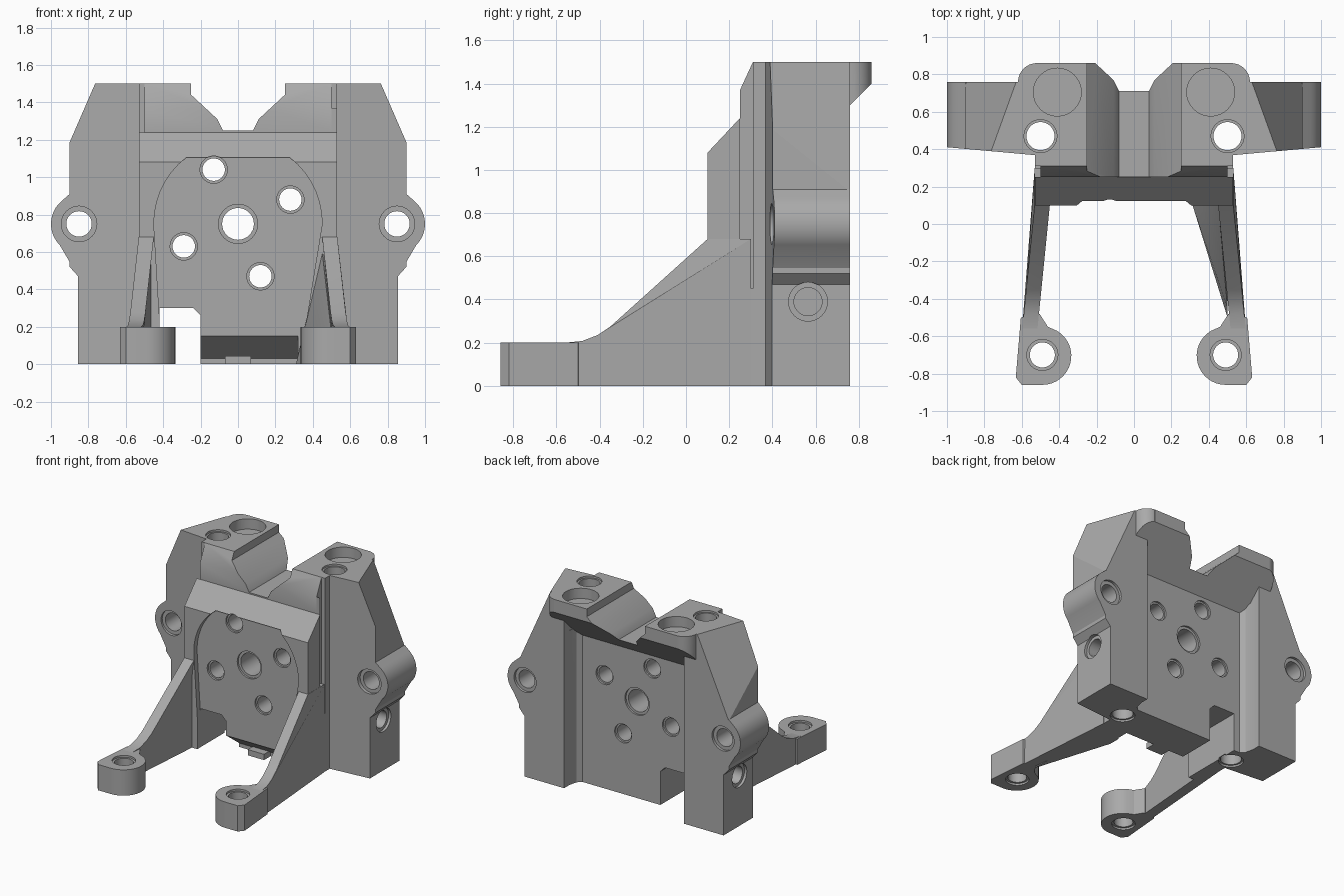
import bpy, bmesh
from math import sin, cos, pi, radians
from mathutils import Vector

if "Cube" in bpy.data.objects:
    bpy.data.objects.remove(bpy.data.objects["Cube"])

grey = bpy.data.materials.new("machined_grey")
grey.use_nodes = True
COLOUR = (0.4, 0.4, 0.4, 1)
grey.diffuse_color = COLOUR
grey.node_tree.nodes["Principled BSDF"].inputs["Base Color"].default_value = COLOUR


def finish(bm, name):
    bmesh.ops.recalc_face_normals(bm, faces=bm.faces)
    mesh = bpy.data.meshes.new(name)
    bm.to_mesh(mesh)
    bm.free()
    mesh.materials.append(grey)
    ob = bpy.data.objects.new(name, mesh)
    bpy.context.collection.objects.link(ob)
    return ob


def prism(name, pts, axis, lo, hi, adjust=None, plane=None):
    """Extrude a flat profile along an axis, then reshape or slice it."""
    place = {"X": lambda a, b, t: (t, a, b),
             "Y": lambda a, b, t: (a, t, b),
             "Z": lambda a, b, t: (a, b, t)}[axis]
    bm = bmesh.new()
    rings = [[bm.verts.new(place(a, b, t)) for a, b in pts] for t in (lo, hi)]
    bm.faces.new(rings[0])
    bm.faces.new(rings[1][::-1])
    for i in range(len(pts)):
        j = (i + 1) % len(pts)
        bm.faces.new((rings[0][i], rings[0][j], rings[1][j], rings[1][i]))
    if adjust:
        for v in bm.verts:
            v.co = adjust(v.co)
    if plane:
        bmesh.ops.recalc_face_normals(bm, faces=bm.faces)
        cut = bmesh.ops.bisect_plane(bm, geom=bm.verts[:] + bm.edges[:] + bm.faces[:],
                                     plane_co=plane[0], plane_no=plane[1], clear_outer=True)
        edges = [e for e in cut["geom_cut"] if isinstance(e, bmesh.types.BMEdge)]
        bmesh.ops.holes_fill(bm, edges=[e for e in edges if e.is_boundary], sides=0)
    return finish(bm, name)


def hull(name, pts):
    bm = bmesh.new()
    for p in pts:
        bm.verts.new(p)
    bmesh.ops.convex_hull(bm, input=bm.verts)
    return finish(bm, name)


def arc(cx, cy, r, start, end, n):
    return [(cx + r * cos(radians(start + (end - start) * i / n)),
             cy + r * sin(radians(start + (end - start) * i / n))) for i in range(n + 1)]


def flip(pts, s):
    return [(s * a, b) for a, b in pts]


def cylinder(name, a, b, r, axis, lo, hi):
    return prism(name, arc(a, b, r, 0, 348.75, 31), axis, lo, hi)


def combine(other, operation):
    mod = bracket.modifiers.new("join", "BOOLEAN")
    mod.operation = operation
    mod.solver = "EXACT"
    mod.object = other
    other.hide_render = True
    bpy.context.view_layer.objects.active = bracket
    bpy.ops.object.modifier_apply(modifier=mod.name)
    bpy.data.objects.remove(other)


def add(ob):
    combine(ob, "UNION")


def cut(ob):
    combine(ob, "DIFFERENCE")


def bore(a, b, r, rim, axis, lo, hi, depth=0.015):
    """Through hole with a shallow wider rim at both ends."""
    cut(cylinder("bore", a, b, r, axis, lo - 0.1, hi + 0.1))
    cut(cylinder("rim_low", a, b, rim, axis, lo - 0.1, lo + depth))
    cut(cylinder("rim_high", a, b, rim, axis, hi - depth, hi + 0.1))


# Central block with the sloping shoulder and the back overhang
bracket = prism("bracket", [(0.1, 0), (0.1, 1.08), (0.25, 1.24), (0.25, 1.37), (0.31, 1.5),
                            (0.86, 1.5), (0.86, 1.4), (0.6, 1.14), (0.6, 0)], "X", -0.53, 0.53)

# Slot below one side, and the recessed arched face with its undercut bottom
cut(prism("slot", [(-0.42, -0.1), (-0.2, -0.1), (-0.2, 0.26), (-0.24, 0.3), (-0.42, 0.3)],
          "Y", 0, 0.9))
arch = ([(0.32, -0.1), (0.36, 0.2)] + arc(0, 0.75, 0.45, 0, 52, 7)
        + arc(0, 0.75, 0.45, 128, 180, 7) + [(-0.42, 0.25), (-0.42, -0.1)])
cut(prism("face_recess", arch, "Y", 0, 0.14))
cut(prism("undercut", [(0, 0.15), (0.14, 0.15), (0.3, 0.03), (0.3, -0.1), (0, -0.1)],
          "X", -0.3, 0.32))
add(prism("bottom_tab", [(0.22, 0), (0.22, 0.045), (0.34, 0.045), (0.34, 0)], "X", -0.07, 0.07))

# Valley between the two towers
cut(prism("valley", [(-0.25, 1.6), (-0.25, 1.44), (-0.11, 1.31), (-0.08, 1.25),
                     (0.08, 1.25), (0.11, 1.31), (0.25, 1.44), (0.25, 1.6)], "Y", 0, 1))

for s in (-1, 1):
    # Side groove
    cut(prism("groove", flip([(0.5, 0.25), (0.6, 0.25), (0.6, 0.31), (0.5, 0.31)], s),
              "Z", 0.45, 1.6))

    # Column with a slanted upper corner
    slant = (Vector((s * 0.63, 0.76, 1.5)), Vector((s * 0.216, 0.078, 0.097)))

    def lean(co):
        return Vector((co.x, 0.37 + 0.09 * (abs(co.x) - 0.55) if co.y < 0.5 else co.y, co.z))

    add(prism("column", flip([(0.515, 0), (0.855, 0), (0.855, 0.47), (0.9, 0.52),
                              (0.9, 1.5), (0.515, 1.5)], s), "Y", 0.4, 0.76, lean, slant))

    # Fillet between column and recessed back
    add(prism("back_fillet", flip([(0.52, 0.57), (0.47, 0.57), (0.47, 0.6), (0.5, 0.63),
                                   (0.53, 0.758), (0.54, 0.758), (0.54, 0.57)], s), "Z", 0, 1.2))

    # Rounded overhang corner, sliced underneath
    corner = [(0.515, 0.7)] + [(0.62, 0.7)] + arc(0.52, 0.76, 0.1, 0, 90, 8) + [(0.515, 0.86)]
    add(prism("overhang_corner", flip(corner, s), "Z", 1.1, 1.5,
              plane=(Vector((0, 0.86, 1.4)), Vector((0, 1, -1)))))

    # Ear
    ear = ([(0.8, 0.47), (0.855, 0.47)] + arc(0.84, 0.75, 0.16, -45, 50, 12)
           + [(0.9, 0.91), (0.8, 0.91)])
    add(prism("ear", flip(ear, s), "Y", 0.405, 0.76, lean))

    # Leg web, splayed outwards towards the foot
    web = ([(0.3, 0), (0.3, 0.68), (0.1, 0.68), (-0.35, 0.275)]
           + [(-0.41, 0.235), (-0.48, 0.208), (-0.56, 0.2), (-0.62, 0.2), (-0.62, 0)])
    add(prism("leg", web, "X", s * 0.45, s * 0.531,
              lambda co: Vector((co.x + s * 0.1 * max(0, 0.1 - co.y), co.y, co.z))))

    # Foot
    foot = ([(0.605, -0.5), (0.632, -0.82), (0.6, -0.86)] + arc(0.49, -0.705, 0.155, 270, 120, 16)
            + [(0.46, -0.55), (0.505, -0.48)])
    add(prism("foot", flip(foot, s), "Z", 0, 0.2))

# Gusset widening one leg at its base
add(hull("gusset", [(0.45, 0.11, 0.6), (0.31, 0.11, 0), (0.31, 0.2, 0), (0.5, -0.5, 0),
                    (0.5, -0.45, 0.16), (0.5, 0.2, 0), (0.5, 0.2, 0.6)]))

# Face holes
bore(0, 0.75, 0.085, 0.105, "Y", 0.14, 0.6)
for x, z in ((0.28, 0.88), (-0.13, 1.04), (-0.29, 0.63), (0.12, 0.47)):
    bore(x, z, 0.06, 0.073, "Y", 0.14, 0.6)

# Tower, foot, ear and side holes
for s in (-1, 1):
    cut(cylinder("top_pocket", s * 0.41, 0.705, 0.128, "Z", 1.42, 1.6))
    bore(s * 0.5, 0.47, 0.075, 0.088, "Z", 0, 1.5)
    bore(s * 0.49, -0.7, 0.067, 0.083, "Z", 0, 0.2)
    bore(s * 0.85, 0.75, 0.068, 0.095, "Y", 0.40, 0.76, 0.02)
    ends = sorted((s * 0.66, s * 1.0))
    cut(cylinder("side_bore", 0.565, 0.39, 0.065, "X", *ends))
    ends = sorted((s * 0.835, s * 1.0))
    cut(cylinder("side_rim", 0.565, 0.39, 0.09, "X", *ends))

# Shading
bpy.ops.object.select_all(action="DESELECT")
bracket.select_set(True)
bpy.context.view_layer.objects.active = bracket
bpy.ops.object.shade_smooth_by_angle(angle=radians(25))
